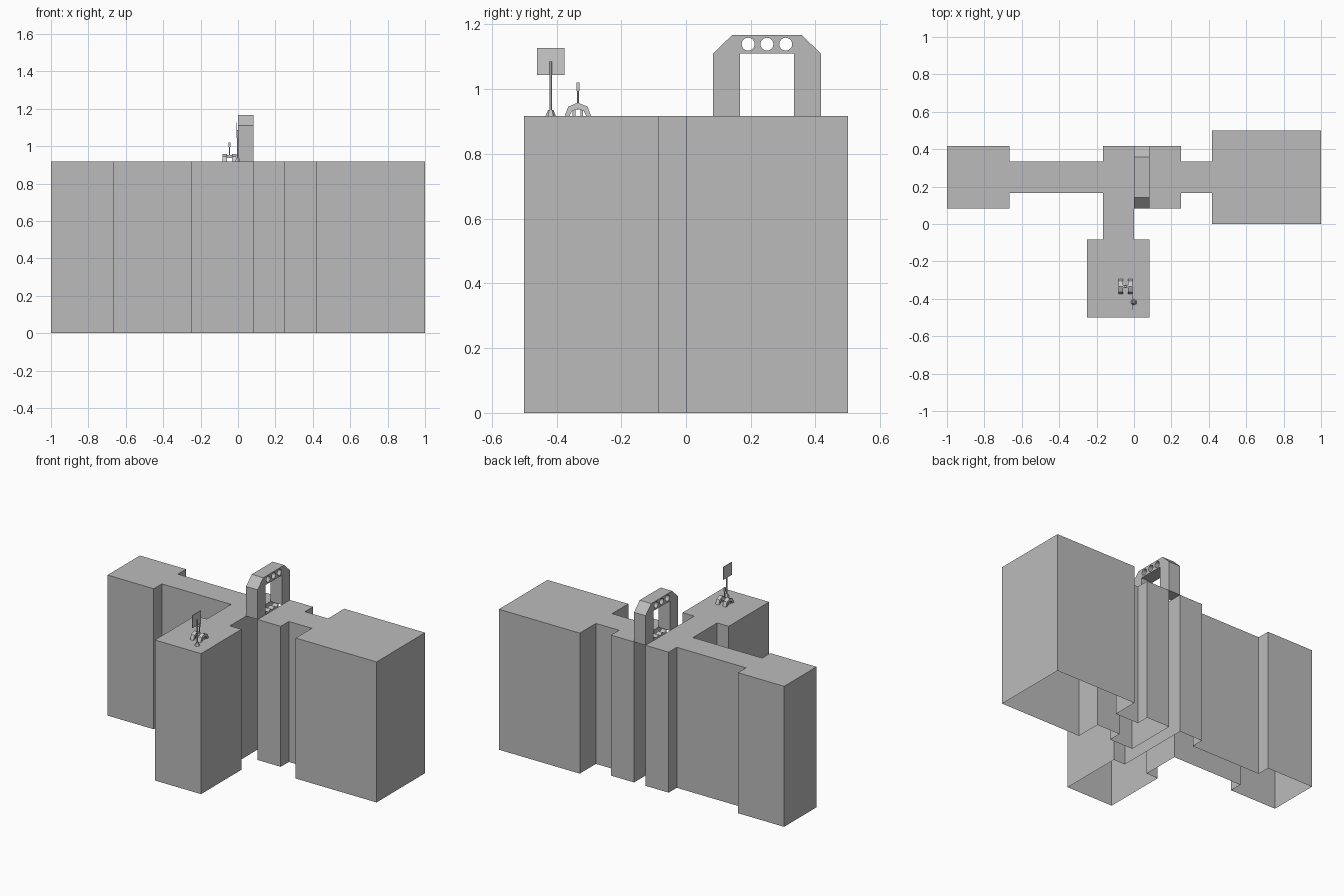
import bpy, bmesh, math

if "Cube" in bpy.data.objects:
    bpy.data.objects.remove(bpy.data.objects["Cube"])

U = 1 / 12          # plan grid module
TOP = 11 * U        # height of the block masses

# Darker grey for the building parts
stone = bpy.data.materials.new("dark_grey")
stone.diffuse_color = (0.5, 0.5, 0.5, 1)
stone.use_nodes = True
stone.node_tree.nodes["Principled BSDF"].inputs["Base Color"].default_value = stone.diffuse_color


def mesh_object(name, bm):
    me = bpy.data.meshes.new(name)
    bm.to_mesh(me)
    bm.free()
    ob = bpy.data.objects.new(name, me)
    bpy.context.collection.objects.link(ob)
    return ob


def side_profile(name, loops, x0, x1):
    """Extrude closed (y, z) loops along x; inner loops become holes."""
    cu = bpy.data.curves.new(name, 'CURVE')
    cu.dimensions = '2D'
    cu.fill_mode = 'BOTH'
    cu.extrude = (x1 - x0) / 2
    for pts in loops:
        sp = cu.splines.new('POLY')
        sp.points.add(len(pts) - 1)
        for p, (y, z) in zip(sp.points, pts):
            p.co = (y, z, 0, 1)
        sp.use_cyclic_u = True
        sp.use_smooth = False
    ob = bpy.data.objects.new(name, cu)
    ob.location.x = (x0 + x1) / 2
    ob.rotation_euler = (math.pi / 2, 0, math.pi / 2)
    bpy.context.collection.objects.link(ob)
    return ob


def box(name, x, y, z):
    bm = bmesh.new()
    bmesh.ops.create_cube(bm, size=1)
    for v in bm.verts:
        for i, (a, b) in enumerate((x, y, z)):
            v.co[i] = a if v.co[i] < 0 else b
    return mesh_object(name, bm)


def cone(name, x, y, z0, z1, r0, r1, sides=6):
    bm = bmesh.new()
    bmesh.ops.create_cone(bm, cap_ends=True, segments=sides,
                          radius1=r0, radius2=r1, depth=z1 - z0)
    bmesh.ops.translate(bm, verts=bm.verts, vec=(x, y, (z0 + z1) / 2))
    return mesh_object(name, bm)


def floor_mass(name, plan):
    """Raise a plan outline to floor height, open underneath."""
    bm = bmesh.new()
    low = [bm.verts.new((x * U, y * U, 0)) for x, y in plan]
    high = [bm.verts.new((x * U, y * U, TOP)) for x, y in plan]
    for i in range(len(plan)):
        j = (i + 1) % len(plan)
        bm.faces.new((low[i], low[j], high[j], high[i]))
    bm.faces.new(high)
    return mesh_object(name, bm)


# Rooms and corridors either side of the doorway gap
left = floor_mass("left_floor", [
    (-12, 1), (-8, 1), (-8, 2), (-2, 2), (-2, -1), (-3, -1), (-3, -6), (1, -6),
    (1, -1), (0, -1), (0, 5), (-2, 5), (-2, 4), (-8, 4), (-8, 5), (-12, 5)])
right = floor_mass("right_floor", [
    (1, 1), (3, 1), (3, 2), (5, 2), (5, 0), (12, 0), (12, 6),
    (5, 6), (5, 4), (3, 4), (3, 5), (1, 5)])

# Door arch with chamfered shoulders and three round holes in the lintel
yc, zi, zt = 3 * U, 1.11, 14 * U
outline = [(U, TOP), (U, zi), (0.142, zt), (0.358, zt), (5 * U, zi), (5 * U, TOP),
           (4 * U, TOP), (4 * U, zi), (2 * U, zi), (2 * U, TOP)]
holes = [[(yc + dy + 0.02 * math.cos(a * math.tau / 20),
           1.139 + 0.02 * math.sin(a * math.tau / 20)) for a in range(20)]
         for dy in (-0.058, 0, 0.058)]
arch = side_profile("door_arch", [outline] + holes, 0, U)

# Lowered door: toothed top edge just level with the floor
teeth = [(2 * U + i * U / 4, TOP - (0.014 if i % 2 else 0.001)) for i in range(9)]
door = side_profile("lowered_door",
                    [[(2 * U, TOP - 0.025)] + teeth + [(4 * U, TOP - 0.025)]],
                    U * 0.3, U * 0.7)

for ob in (left, right, arch, door):
    ob.data.materials.append(stone)

# Sign: hexagonal foot, thin post and square plate
sx, sy = -0.001, -0.418
cone("sign_foot", sx, sy, TOP, 0.936, 0.016, 0.008)
cone("sign_post", sx, sy, 0.93, 1.085, 0.004, 0.004)
box("sign_plate", (-0.009, -0.005), (sy - 0.042, sy + 0.042), (1.044, 1.127))

# Small stand: two arched legs joined by a bar, with a central lever
cx, cy = -0.045, -0.334
outer = [(-0.041, 0), (-0.03, 0.029), (0, 0.042), (0.03, 0.029), (0.041, 0)]
inner = [(0.026, 0), (0.018, 0.016), (0, 0.022), (-0.018, 0.016), (-0.026, 0)]
leg = [(cy + y, TOP + z) for y, z in outer + inner]
for side, name in ((-1, "stand_leg_left"), (1, "stand_leg_right")):
    m = cx + side * 0.026
    side_profile(name, [leg], m - 0.012, m + 0.012)
    for dy in (-0.012, 0.012):
        box(name + "_strut", (m - 0.006, m + 0.006),
            (cy + dy - 0.004, cy + dy + 0.004), (TOP, TOP + 0.022))
box("stand_bar", (cx - 0.02, cx + 0.02), (cy - 0.009, cy + 0.009),
    (TOP + 0.02, TOP + 0.036))
cone("stand_lever", cx, cy, TOP + 0.03, 1.0, 0.003, 0.003)
box("lever_grip", (cx - 0.005, cx + 0.005), (cy - 0.005, cy + 0.005), (0.994, 1.02))
